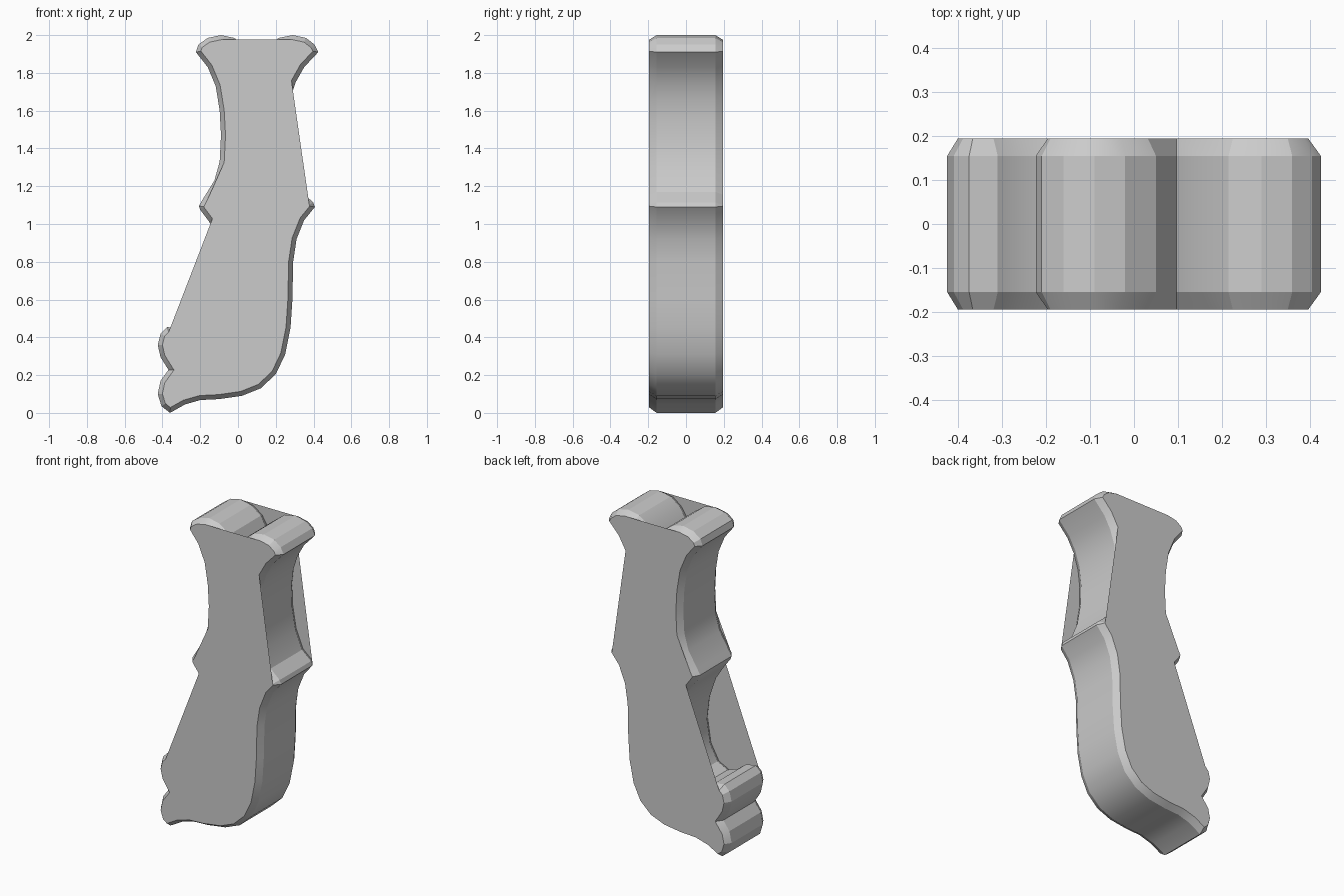
import bpy, bmesh, math
from mathutils import Vector

if "Cube" in bpy.data.objects:
    bpy.data.objects.remove(bpy.data.objects["Cube"])

# Outline runs counter-clockwise in x, z. Sections marked False are recesses
# which the flat side plates bridge with a straight edge.
sections = [
    # base, belly and small right point
    (True, [(-.36, 0), (-.28, .045), (-.2, .068), (-.1, .073), (.02, .09), (.12, .13),
            (.2, .205), (.25, .31), (.278, .45), (.288, .6), (.292, .8), (.31, .92),
            (.35, 1.02), (.407, 1.09), (.398, 1.115)]),
    # right recess
    (False, [(.335, 1.17), (.29, 1.28), (.266, 1.42), (.263, 1.55), (.276, 1.66)]),
    # right flare and top bump
    (True, [(.305, 1.75), (.35, 1.83), (.425, 1.91), (.405, 1.95), (.36, 1.985), (.29, 2.0)]),
    # notch between top bumps
    (False, [(.215, 1.985), (.15, 1.935), (.097, 1.845), (.05, 1.935), (-.02, 1.985)]),
    # left top bump and neck
    (True, [(-.09, 2.0), (-.16, 1.985), (-.21, 1.95), (-.223, 1.91), (-.16, 1.83),
            (-.118, 1.73), (-.097, 1.6), (-.09, 1.47), (-.097, 1.33)]),
    (False, [(-.125, 1.23)]),
    # small left point
    (True, [(-.19, 1.125), (-.207, 1.095), (-.2, 1.075), (-.155, 1.015)]),
    # deep left recess
    (False, [(-.1, .93), (-.055, .8), (-.037, .65), (-.06, .5), (-.11, .41),
             (-.18, .375), (-.25, .4), (-.31, .445)]),
    # lower left bumps
    (True, [(-.375, .455), (-.41, .42), (-.425, .36), (-.41, .295), (-.368, .228),
            (-.41, .17), (-.425, .1), (-.405, .035)]),
]
outline = [Vector(p) for _, pts in sections for p in pts]
keep = [k for k, pts in sections for _ in pts]


def inset(points, dist):
    out, n = [], len(points)
    for i, p in enumerate(points):
        a = (p - points[i - 1]).normalized()
        b = (points[(i + 1) % n] - p).normalized()
        m = (Vector((-a.y, a.x)) + Vector((-b.y, b.x))).normalized()
        c = max(m.dot(Vector((-a.y, a.x))), .7)
        out.append(p + m * dist / c)
    return out


# Bevelled wall
bm = bmesh.new()
inner = inset(outline, .024)
rings = [[bm.verts.new((p.x, y, p.y)) for p in pts]
         for y, pts in ((-.195, inner), (-.155, outline), (.155, outline), (.195, inner))]
n = len(outline)
for r0, r1 in zip(rings, rings[1:]):
    for i in range(n):
        j = (i + 1) % n
        bm.faces.new((r0[i], r0[j], r1[j], r1[i]))

# Flat side plates
front = [v for v, k in zip(rings[0], keep) if k]
back = [v for v, k in zip(rings[3], keep) if k]
bm.faces.new(front)
bm.faces.new(back[::-1])

mesh = bpy.data.meshes.new("grip_body")
bm.to_mesh(mesh)
bm.free()
obj = bpy.data.objects.new("grip_body", mesh)
bpy.context.collection.objects.link(obj)
bpy.context.view_layer.objects.active = obj
obj.select_set(True)
bpy.ops.object.shade_smooth_by_angle(angle=math.radians(22))
